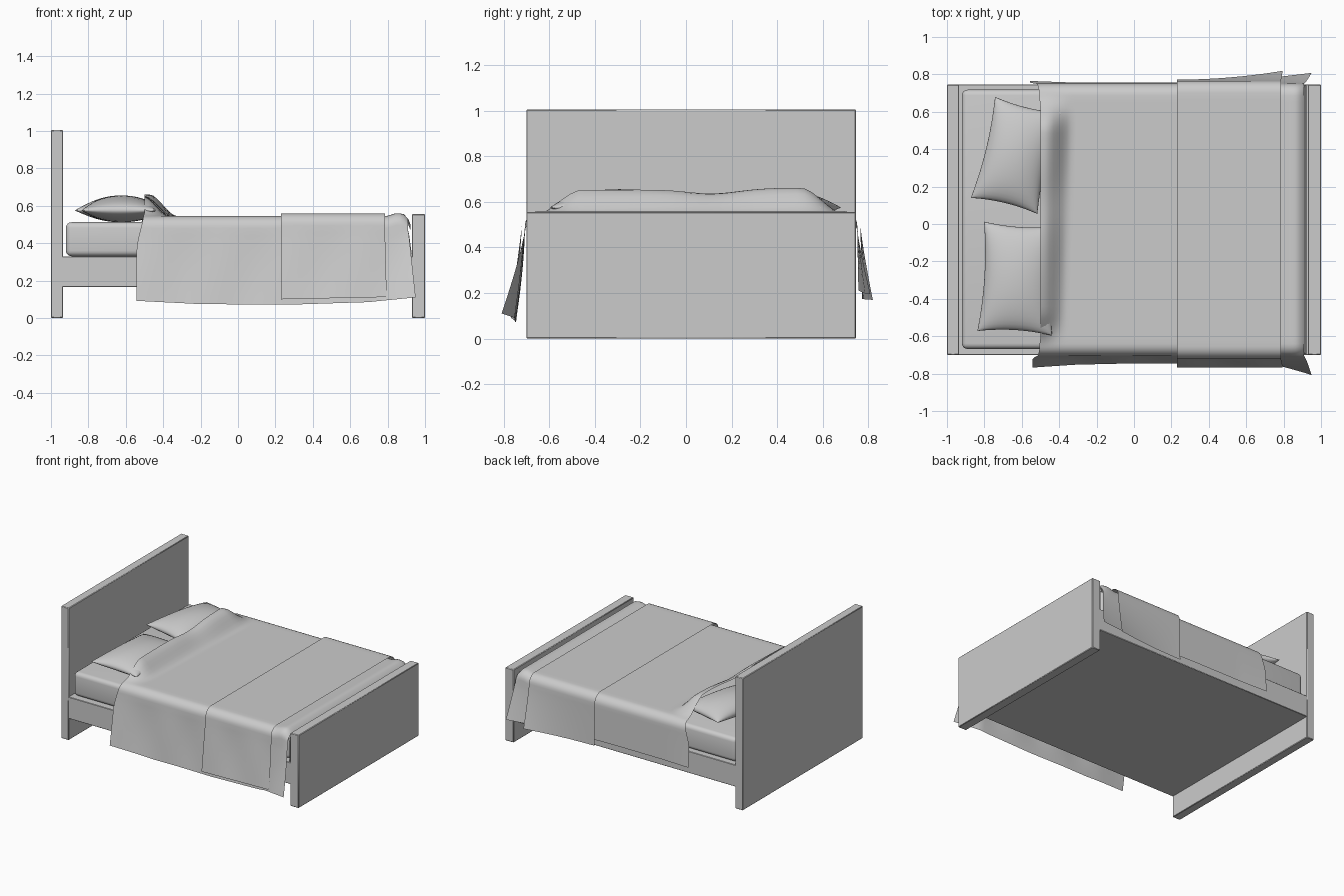
import bpy, bmesh
from math import sin, cos, pi, exp, radians

if "Cube" in bpy.data.objects:
    bpy.data.objects.remove(bpy.data.objects["Cube"])


def smooth(t):
    t = max(0.0, min(1.0, t))
    return t * t * (3 - 2 * t)


def lerp_table(x, table):
    for (x0, v0), (x1, v1) in zip(table, table[1:]):
        if x <= x1:
            return v0 + (v1 - v0) * max(0.0, (x - x0) / (x1 - x0))
    return table[-1][1]


def finish(name, bm, angle=40):
    me = bpy.data.meshes.new(name)
    bm.to_mesh(me)
    bm.free()
    ob = bpy.data.objects.new(name, me)
    bpy.context.collection.objects.link(ob)
    bpy.ops.object.select_all(action='DESELECT')
    bpy.context.view_layer.objects.active = ob
    ob.select_set(True)
    bpy.ops.object.shade_smooth_by_angle(angle=radians(angle))
    return ob


def box(name, x, y, z, bevel, segs):
    bm = bmesh.new()
    bmesh.ops.create_cube(bm, size=1)
    for v in bm.verts:
        v.co = [lo + (hi - lo) * (c + 0.5) for c, (lo, hi) in zip(v.co, (x, y, z))]
    bmesh.ops.bevel(bm, geom=bm.edges[:], offset=bevel, segments=segs, profile=0.5, affect='EDGES')
    return finish(name, bm)


def sheet(name, rows):
    bm = bmesh.new()
    vs = [[bm.verts.new(p) for p in row] for row in rows]
    for r0, r1 in zip(vs, vs[1:]):
        for i in range(len(r0) - 1):
            bm.faces.new((r0[i], r1[i], r1[i + 1], r0[i + 1]))
    return finish(name, bm, 60)


# Bed frame and mattress
YF, YB = -0.70, 0.745
box("headboard", (-1, -0.935), (YF, YB), (0, 1.005), 0.004, 1)
box("footboard", (0.93, 1), (YF, YB), (0, 0.555), 0.004, 1)
box("bed_base", (-0.94, 0.935), (YF, YB), (0.165, 0.33), 0.003, 1)
box("mattress", (-0.92, 0.9), (-0.668, 0.718), (0.33, 0.512), 0.03, 4)


# Pillows: two puffed sheets meeting at a pinched seam
def pillow(name, cx, cy, a, b, rot, n=20):
    bm = bmesh.new()
    c, s = cos(rot), sin(rot)
    for h in (0.08, -0.063):
        vs = []
        for i in range(n + 1):
            row = []
            for j in range(n + 1):
                u, v = -cos(pi * i / n), -cos(pi * j / n)
                x = a * u * (1 - 0.10 * (1 - v * v))
                y = b * v * (1 - 0.06 * (1 - u * u))
                z = 0.575 + h * max(0, (1 - u * u) * (1 - v * v)) ** 0.5
                row.append(bm.verts.new((cx + c * x - s * y, cy + s * x + c * y, z)))
            vs.append(row)
        for i in range(n):
            for j in range(n):
                q = [vs[i][j], vs[i + 1][j], vs[i + 1][j + 1], vs[i][j + 1]]
                bm.faces.new(q if h > 0 else q[::-1])
    bmesh.ops.remove_doubles(bm, verts=bm.verts[:], dist=1e-4)
    return finish(name, bm, 80)


pillow("pillow_back", -0.63, 0.367, 0.183, 0.278, radians(-13.5))
pillow("pillow_front", -0.62, -0.292, 0.20, 0.293, radians(-3.5))


# Draped cloth: height over the bed, rising over the pillows
def top_height(x, y):
    side = smooth((y + 0.66) / 0.2) * smooth((0.70 - y) / 0.2)
    rise = 0.108 - 0.018 * exp(-((y - 0.12) / 0.15) ** 2) + 0.008 * smooth(y * 2)
    return 0.545 + side * rise * smooth((-0.345 + 0.04 * y - x) / 0.15)


def cross_section(x, lift, yf, zf, yb, zb):
    """Front hem, over the top, to back hem; yields (y, z, hang fraction)."""
    r, n = 0.065, 10
    a, b, h = YF - 0.006 - lift, YB + 0.006 + lift, 0.545 + lift
    fold = 0.004 * sin(x * 17)
    pts = []
    for i in range(n):
        t = 1 - i / n
        pts.append((a + (yf - a) * t ** 1.2 + fold * sin(pi * t),
                    h - r + (zf - h + r) * t, t))
    for i in range(6):
        g = pi / 2 * i / 6
        pts.append((a + r - r * cos(g), h - r + r * sin(g), 0))
    m = 40
    for i in range(m + 1):
        y = a + r + (b - a - 2 * r) * i / m
        pts.append((y, top_height(x, y) + lift, 0))
    for i in range(5, -1, -1):
        g = pi / 2 * i / 6
        pts.append((b - r + r * cos(g), h - r + r * sin(g), 0))
    for i in range(1, n + 1):
        t = i / n
        pts.append((b + (yb - b) * t ** 1.2, h - r + (zb - h + r) * t, t))
    return pts


# Blanket, flaring at its head and foot corners
FRONT_Y = [(-0.5, -0.768), (-0.3, -0.752), (0, -0.745), (0.75, -0.752), (0.92, -0.812)]
FRONT_Z = [(-0.5, 0.092), (-0.2, 0.074), (0.3, 0.072), (0.7, 0.085), (0.92, 0.112)]
BACK_Y = [(-0.5, 0.765), (-0.3, 0.756), (0.3, 0.756), (0.75, 0.785), (0.92, 0.81)]
rows = []
N = 60
for i in range(N + 1):
    x = -0.5 + 1.41 * i / N
    row = []
    pts = cross_section(x, 0, lerp_table(x, FRONT_Y), lerp_table(x, FRONT_Z),
                        lerp_table(x, BACK_Y), 0.215 - 0.02 * smooth(x))
    for y, z, t in pts:
        drop = smooth((0.60 - z) / 0.25) if abs(y) > 0.64 else 0
        head = -(0.042 if y < 0 else 0.055) * drop * smooth((-0.2 - x) / 0.3)
        foot = 0.04 * t * smooth((x - 0.7) / 0.2)
        puff = 0.015 * smooth((x - 0.79) / 0.06) * (t == 0)
        roll = -0.03 * max(0, (x - 0.87) / 0.04) ** 2 * (t == 0)
        row.append((x + head + foot, y, z + puff + roll))
    rows.append(row)
sheet("blanket", rows)

# Blanket end tucked down between mattress and footboard
flap = [[(0.91 + 0.012 * min(1, k), -0.695 + 1.435 * j / 20,
          0.53 - 0.03 * k - 0.03 * (j in (0, 20))) for j in range(21)] for k in range(7)]
sheet("blanket_foot_flap", flap)

# Throw laid across the foot of the bed
rows = []
for i in range(25):
    u = i / 24
    x = 0.23 + 0.555 * u
    pts = cross_section(x, 0.014, -0.767, 0.10 + 0.012 * u, 0.772 + 0.047 * u ** 2, 0.175 - 0.005 * u)
    rows.append([(x + 0.01 * t * u, y, z) for y, z, t in pts])
sheet("throw", rows)
